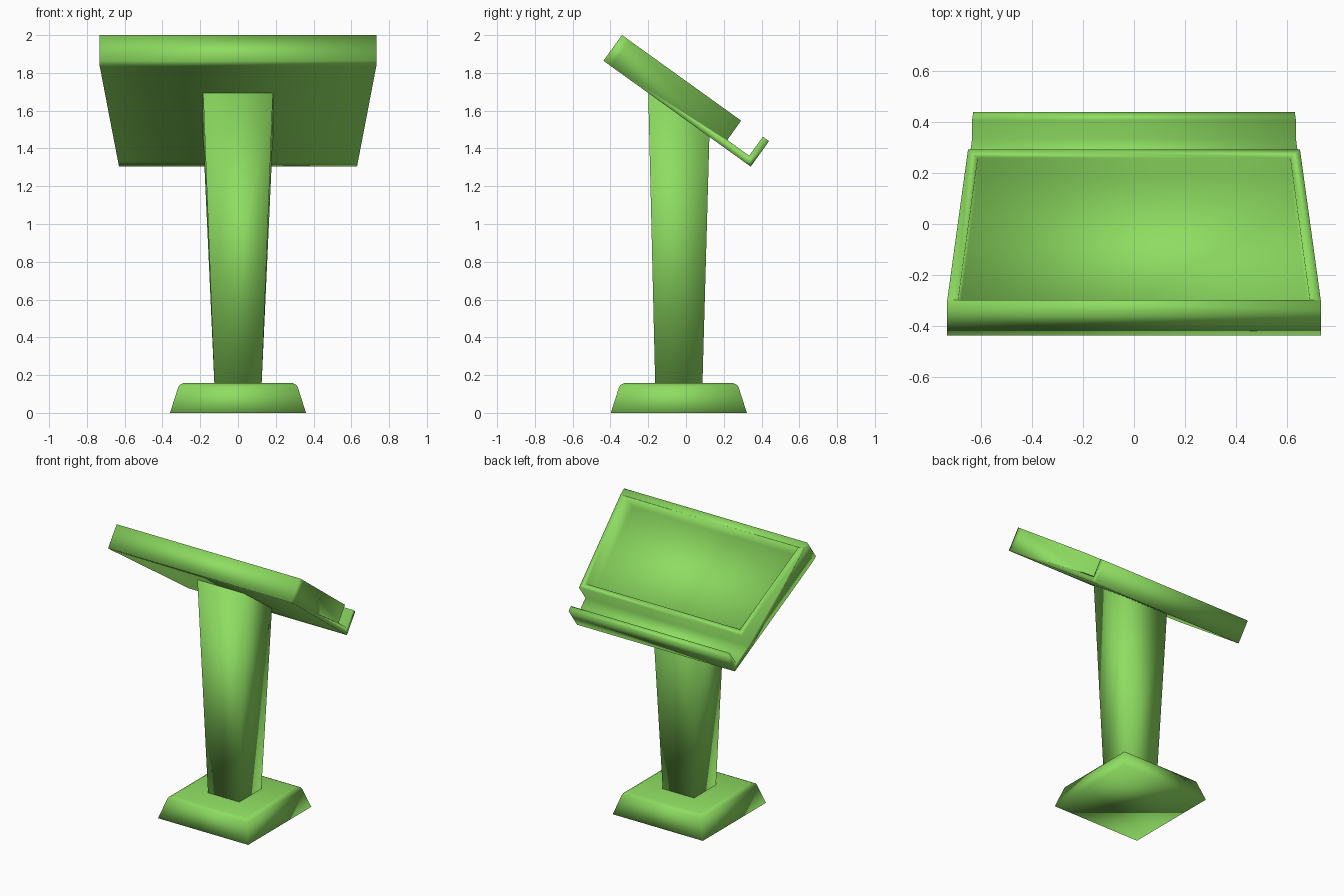
import bpy, bmesh, math

if "Cube" in bpy.data.objects:
    bpy.data.objects.remove(bpy.data.objects["Cube"])

green = bpy.data.materials.new("green")
green.diffuse_color = (0.27, 0.72, 0.12, 1)
green.use_nodes = True
green.node_tree.nodes["Principled BSDF"].inputs["Base Color"].default_value = green.diffuse_color

TILT = math.radians(35.7)
C, S = math.cos(TILT), math.sin(TILT)


def make_object(name, rings, smooth=True):
    """Skin equal-length vertex loops together and cap both ends."""
    bm = bmesh.new()
    loops = [[bm.verts.new(p) for p in ring] for ring in rings]
    for a, b in zip(loops, loops[1:]):
        for i in range(len(a)):
            j = (i + 1) % len(a)
            bm.faces.new((a[i], a[j], b[j], b[i]))
    bm.faces.new(loops[0])
    bm.faces.new(loops[-1])
    bmesh.ops.recalc_face_normals(bm, faces=bm.faces[:])
    for f in bm.faces:
        f.smooth = smooth
    me = bpy.data.meshes.new(name)
    bm.to_mesh(me)
    bm.free()
    ob = bpy.data.objects.new(name, me)
    bpy.context.collection.objects.link(ob)
    me.materials.append(green)
    return ob


def half_width(u):
    """Half width of the desk: straight front rail, then tapering to the lip."""
    return 0.732 - 0.102 * max(0, u - 0.05) / 0.91


def board_point(x, u, v):
    """Tilted desk space: u runs down the slope, v is the height above it."""
    return (x, -0.437 + u * C + v * S, 1.864 - u * S + v * C)


def board_solid(name, profile, inset=0):
    rings = [[board_point(side * (half_width(u) - inset), u, v) for u, v in profile]
             for side in (-1, 1)]
    return make_object(name, rings)


def rect(hx, y0, y1, z0, z1):
    """Four corners: front edge at height z0, back edge at height z1."""
    return [(-hx, y0, z0), (hx, y0, z0), (hx, y1, z1), (-hx, y1, z1)]


# base: tapered square plinth with a softened upper edge
YC = -0.038
base = make_object("base", [rect(h, YC - h, YC + h, z, z) for h, z in
                            [(0.36, 0), (0.317, 0.135), (0.31, 0.147), (0.29, 0.157)]])

# column: widens upward, top cut along the desk slope
column = make_object("column", [rect(0.125, YC - 0.125, YC + 0.125, 0.15, 0.15),
                                rect(0.185, -0.2, 0.124, 1.70, 1.468)])

# desk: slab with a document ledge and a lip at the reader's side
desk = board_solid("desk", [(0, 0), (0.05, 0), (0.777, 0), (0.92, 0), (0.96, 0),
                            (0.96, 0.166), (0.92, 0.166), (0.92, 0.042),
                            (0.777, 0.042), (0.777, 0.168), (0.05, 0.168), (0, 0.168)])

# recess in the desk top
cutter = board_solid("recess_cutter", [(0.051, 0.042), (0.736, 0.042),
                                       (0.736, 0.3), (0.051, 0.3)], inset=0.043)
cutter.hide_render = True
mod = desk.modifiers.new("recess", 'BOOLEAN')
mod.operation = 'DIFFERENCE'
mod.solver = 'EXACT'
mod.object = cutter
bpy.context.view_layer.objects.active = desk
bpy.ops.object.modifier_apply(modifier=mod.name)
bpy.data.objects.remove(cutter)
